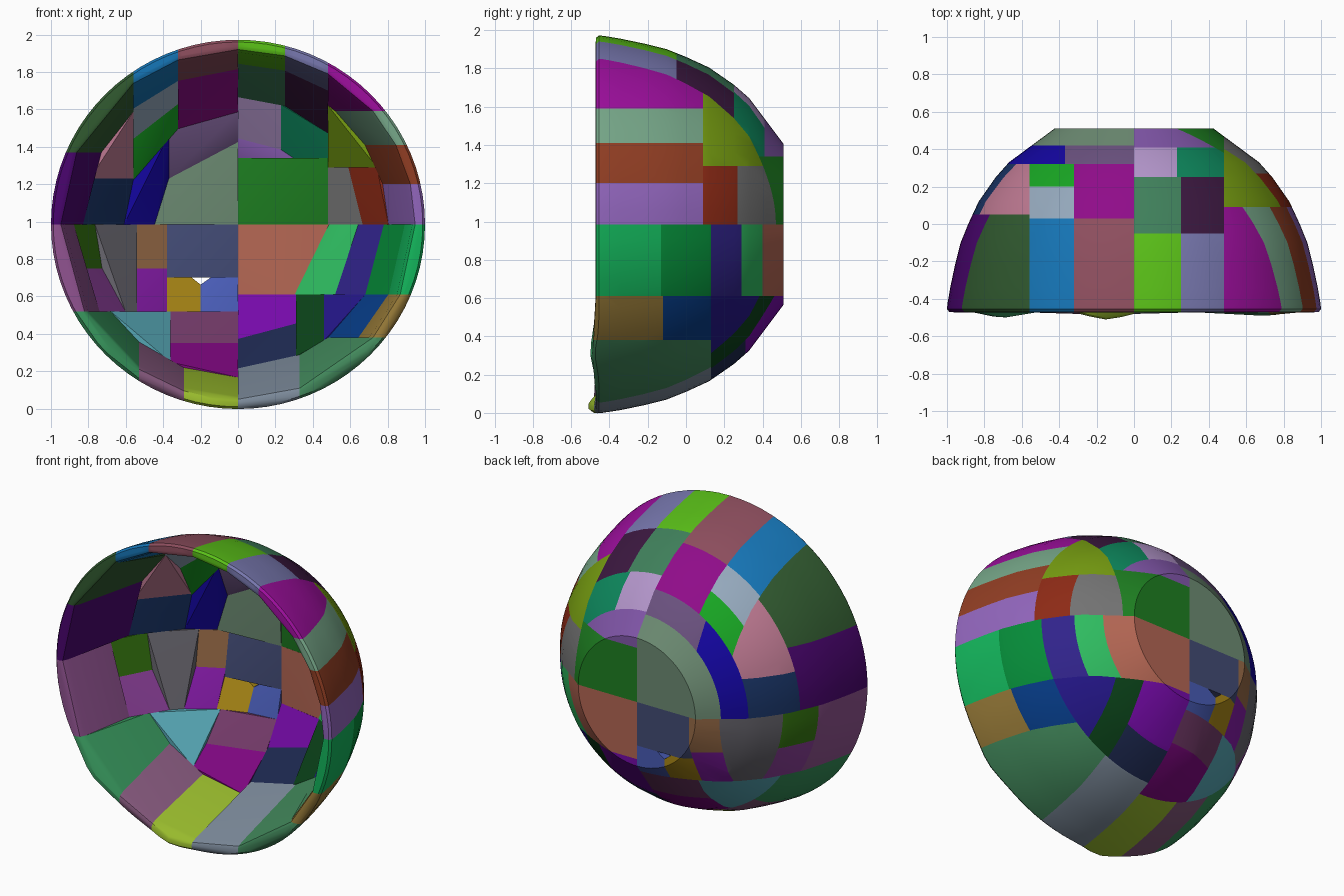
import bpy, bmesh
from math import sin, cos, tau, exp
from mathutils import Vector

if "Cube" in bpy.data.objects:
    bpy.data.objects.remove(bpy.data.objects["Cube"])

CZ = 0.985  # height of the dome axis

# Dome wall cross-section (radius, y): back centre, outside, rim, inside, front of back wall
PROFILE = [(0, .51), (.2, .51), (.42, .51), (.54, .42), (.66, .33), (.73, .25), (.82, .12),
           (.875, 0), (.915, -.1), (.945, -.22), (.97, -.34), (.985, -.43), (.987, -.455), (.975, -.47),
           (.95, -.472), (.935, -.465), (.92, -.43), (.905, -.25), (.87, -.08), (.83, .03),
           (.77, .13), (.68, .25), (.59, .33), (.48, .4), (.38, .45), (.2, .45), (0, .45)]
SEG = 80
# Forward swellings on the lower rim: (x, z, amount)
BUMPS = [(-.72, .31, .03), (-.15, .02, .04), (.72, .31, .02)]


def make_dome():
    bm = bmesh.new()
    rings = []
    for r, y in PROFILE:
        if r == 0:
            rings.append([bm.verts.new((0, y, CZ))] * SEG)
            continue
        ring = []
        for i in range(SEG):
            a = tau * i / SEG
            x, z, yy = r * cos(a) * 1.013, CZ + r * sin(a), y
            if y < -.4:
                yy -= sum(k * exp(-((x - bx) ** 2 + (z - bz) ** 2) / .015) for bx, bz, k in BUMPS)
            ring.append(bm.verts.new((x, yy, z)))
        rings.append(ring)
    for a, b in zip(rings, rings[1:]):
        for i in range(SEG):
            j = (i + 1) % SEG
            quad = list(dict.fromkeys((a[i], a[j], b[j], b[i])))
            bm.faces.new(quad)
    return bm


# Nested cuts: (axis, position, part below, part above); a leaf is the piece colour
UPPER_LEFT = ('y', .32,
    ('x', -.56,
        ('y', .05, ('z', 1.37, '4B0D6E', '345A33'), ('z', 1.23, '1F3766', 'BC7890')),
        ('x', -.32,
            ('y', .03, '1C74B4', ('y', .2, '94A8BC', '1EA428')),
            ('y', .03, '8C4F5E', '8E1488'))),
    ('y', .42, ('x', -.37, '1A0EA0', '6A527E'), '6C8A72'))

UPPER_RIGHT = ('x', .48,
    ('z', 1.34, '237E26',
        ('y', -.05, ('x', .25, '5ABE1E', '7676AC'),
            ('y', .25, ('x', .25, '42805C', '3E1E42'),
                ('y', .41, ('x', .23, 'B496CC', '15885E'), '8258AA')))),
    ('y', .09,
        ('z', 1.2, '9166BC', ('z', 1.41, '904028', ('z', 1.59, '76A688', '9C169C'))),
        ('z', 1.29, ('y', .27, '8C2E1C', '727272'), '769C18')))

LOWER_RIGHT = ('z', .61,
    ('y', .13,
        ('z', .38, ('x', .33, '7C8A9A', '44885C'), ('y', -.12, '94783A', '0E3E86')),
        ('x', .31, ('y', .31, '222C50', '7412A6'), ('x', .46, '12421E', '281C86'))),
    ('y', .13, ('y', -.13, '1AB45C', '0E8C3C'),
        ('y', .29, '34288A', ('y', .4, '32BA60', 'B26654'))))

LOWER_LEFT = ('z', .52,
    ('y', .05,
        ('x', -.53, '38905A', ('x', -.29, '805678', '96B830')),
        ('x', -.36, '56A4B2', ('z', .35, '7A0E7C', '723C68'))),
    ('y', -.07, '905490',
        ('x', -.54,
            ('y', .15, ('z', .75, '8C429A', '3A7A18'), '68666E'),
            ('x', -.38,
                ('z', .75, '8220A4', '966A48'),
                ('z', .7, ('x', -.2, 'A8861C', '4A5CB4'), '444C74')))))

TREE = ('z', CZ, ('x', 0, LOWER_LEFT, LOWER_RIGHT), ('x', 0, UPPER_LEFT, UPPER_RIGHT))
NOTCHED = ('A8861C', '4A5CB4')  # the two pieces around the small gap
pieces = []


def half(bm, axis, pos, keep_below):
    out = bm.copy()
    no = Vector([float(axis == c) for c in 'xyz'])
    bmesh.ops.bisect_plane(out, geom=out.verts[:] + out.edges[:] + out.faces[:], dist=1e-5,
                           plane_co=no * pos, plane_no=no,
                           clear_outer=keep_below, clear_inner=not keep_below)
    return out


def add_piece(bm, colour):
    pts = [v.co.copy() for v in bm.verts]
    if colour in NOTCHED:
        pts = [p for p in pts if (p.x + .2) ** 2 + (p.z - .7) ** 2 > .0012]
    hull = bmesh.new()
    for p in pts:
        hull.verts.new(p)
    bmesh.ops.remove_doubles(hull, verts=hull.verts[:], dist=1e-4)
    bmesh.ops.convex_hull(hull, input=hull.verts[:])
    bmesh.ops.delete(hull, geom=[v for v in hull.verts if not v.link_faces], context='VERTS')
    bmesh.ops.recalc_face_normals(hull, faces=hull.faces[:])
    name = f"shell_piece_{len(pieces) + 1:02d}"
    me = bpy.data.meshes.new(name)
    hull.to_mesh(me)
    hull.free()
    mat = bpy.data.materials.new(name + "_colour")
    rgb = [int(colour[i:i + 2], 16) / 255 for i in (0, 2, 4)]
    mat.diffuse_color = [c ** 2.2 for c in rgb] + [1]
    mat.use_nodes = True
    mat.node_tree.nodes["Principled BSDF"].inputs["Base Color"].default_value = mat.diffuse_color
    me.materials.append(mat)
    ob = bpy.data.objects.new(name, me)
    bpy.context.collection.objects.link(ob)
    pieces.append(ob)


def split(bm, node):
    if isinstance(node, str):
        add_piece(bm, node)
    else:
        axis, pos, below, above = node
        split(half(bm, axis, pos, True), below)
        split(half(bm, axis, pos, False), above)
    bm.free()


# Cut the dome into convex pieces
split(make_dome(), TREE)

# Smooth shading with sharp piece edges
for ob in pieces:
    ob.select_set(True)
bpy.context.view_layer.objects.active = pieces[0]
bpy.ops.object.shade_smooth_by_angle()
